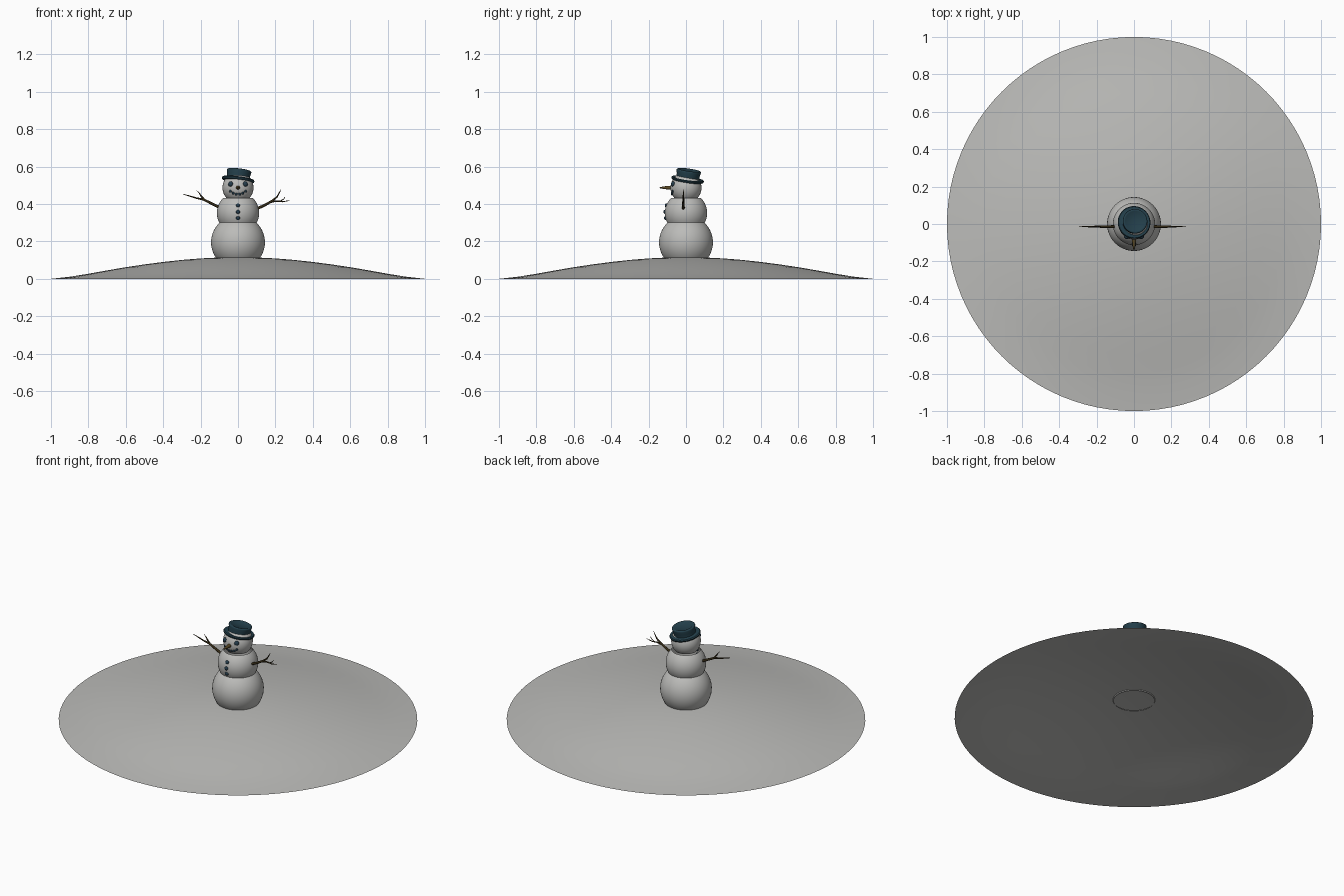
import bpy, math
from mathutils import Vector

if "Cube" in bpy.data.objects:
    bpy.data.objects.remove(bpy.data.objects["Cube"])


def material(name, rgb):
    m = bpy.data.materials.new(name)
    m.diffuse_color = (*rgb, 1)
    m.use_nodes = True
    m.node_tree.nodes["Principled BSDF"].inputs["Base Color"].default_value = m.diffuse_color
    return m


SNOW = material("snow white", (0.50, 0.50, 0.485))
FELT = material("dark teal felt", (0.017, 0.05, 0.07))
COAL = material("coal blue", (0.018, 0.045, 0.07))
BARK = material("dark bark", (0.035, 0.024, 0.008))
CARROT = material("dull carrot", (0.10, 0.065, 0.018))


def smooth(obj, angle=40):
    bpy.ops.object.select_all(action='DESELECT')
    obj.select_set(True)
    bpy.context.view_layer.objects.active = obj
    bpy.ops.object.shade_smooth_by_angle(angle=math.radians(angle))


def lathe(name, profile, mat, n=48, angle=40):
    """Spin (radius, height) points, listed bottom to top, around z."""
    verts, rings, faces = [], [], []
    for r, z in profile:
        if r < 1e-5:
            rings.append([len(verts)] * n)
            verts.append((0, 0, z))
        else:
            rings.append(list(range(len(verts), len(verts) + n)))
            verts += [(r * math.cos(2 * math.pi * j / n), r * math.sin(2 * math.pi * j / n), z)
                      for j in range(n)]
    for a, b in zip(rings, rings[1:]):
        for j in range(n):
            k = (j + 1) % n
            faces.append(list(dict.fromkeys((a[j], a[k], b[k], b[j]))))
    me = bpy.data.meshes.new(name)
    me.from_pydata(verts, [], faces)
    me.materials.append(mat)
    obj = bpy.data.objects.new(name, me)
    bpy.context.collection.objects.link(obj)
    smooth(obj, angle)
    return obj


# Snow mound, open underneath
mound = [(1, 0), (0.9, 0.011), (0.8, 0.027), (0.7, 0.045), (0.6, 0.062), (0.5, 0.077),
         (0.4, 0.09), (0.3, 0.101), (0.2, 0.109), (0.1, 0.114), (0, 0.115)]
lathe("snow_mound", mound, SNOW, 96)

# Three stacked snowballs: radius, centre height, bottom cut, top cut
BALLS = [(0.144, 0.195, 0.108, 0.302), (0.113, 0.352, 0.302, 0.432), (0.083, 0.487, 0.432, 0.57)]
for name, (r, c, lo, hi) in zip(("lower_ball", "middle_ball", "head"), BALLS):
    a0 = math.asin((lo - c) / r)
    a1 = math.asin(min(1, (hi - c) / r))
    arc = [a0 + (a1 - a0) * i / 16 for i in range(17)]
    lathe(name, [(r * math.cos(a), c + r * math.sin(a)) for a in arc], SNOW)

# Tilted hat with a dished crown
hat = lathe("hat", [(0, -0.004), (0.078, -0.006), (0.086, -0.002), (0.088, 0.005), (0.084, 0.010),
                    (0.070, 0.008), (0.062, 0.012), (0.062, 0.030), (0.066, 0.048), (0.065, 0.053),
                    (0.060, 0.056), (0.054, 0.055), (0.046, 0.050), (0, 0.049)], FELT, 48, 50)
hat.location = (0, 0.008, 0.527)
hat.rotation_euler = (math.radians(-8), math.radians(7), 0)


# Coal lumps pressed into a ball's front at (x, z)
def coal(name, ball, x, z, size):
    r, c = BALLS[ball][:2]
    y = -math.sqrt(r * r - x * x - (z - c) ** 2)
    bpy.ops.mesh.primitive_uv_sphere_add(segments=16, ring_count=10, radius=size, location=(x, y, z))
    obj = bpy.context.object
    obj.name = name
    direction = Vector((x, y, z - c))
    obj.rotation_euler = direction.to_track_quat('Z', 'Y').to_euler()
    obj.scale.z = 0.7
    obj.data.materials.append(COAL)
    smooth(obj, 60)


for s in (-1, 1):
    coal("eye", 2, s * 0.040, 0.507, 0.014)
for z in (0.393, 0.358, 0.324):
    coal("button", 1, 0, z, 0.011)
for x in (-0.040, -0.025, -0.009, 0.009, 0.025, 0.040):
    coal("mouth_lump", 2, x, 0.452 + 10 * x * x, 0.0075)

# Carrot nose
nose = lathe("nose", [(0.011, 0), (0.010, 0.02), (0.007, 0.045), (0.003, 0.065), (0, 0.069)], CARROT, 16)
nose.location = (0, -0.073, 0.487)
nose.rotation_euler = (math.radians(90), 0, 0)


# Twig arms: each path lists (x, z, radius)
def twigs(name, paths):
    cu = bpy.data.curves.new(name, 'CURVE')
    cu.dimensions = '3D'
    cu.bevel_depth = 1
    cu.bevel_resolution = 2
    cu.use_fill_caps = True
    for path in paths:
        sp = cu.splines.new('POLY')
        sp.points.add(len(path) - 1)
        for p, (x, z, r) in zip(sp.points, path):
            p.co = (x, -0.014, z, 1)
            p.radius = r
    cu.materials.append(BARK)
    obj = bpy.data.objects.new(name, cu)
    bpy.context.collection.objects.link(obj)
    bpy.ops.object.select_all(action='DESELECT')
    obj.select_set(True)
    bpy.context.view_layer.objects.active = obj
    bpy.ops.object.convert(target='MESH')
    smooth(bpy.context.object, 50)


twigs("left_arm", [
    [(-0.09, 0.377, 0.008), (-0.14, 0.402, 0.007), (-0.185, 0.424, 0.006), (-0.225, 0.432, 0.004),
     (-0.26, 0.443, 0.003), (-0.295, 0.453, 0.001)],
    [(-0.178, 0.421, 0.005), (-0.197, 0.442, 0.004), (-0.207, 0.458, 0.0025), (-0.222, 0.472, 0.001)],
])
twigs("right_arm", [
    [(0.09, 0.370, 0.008), (0.14, 0.392, 0.007), (0.18, 0.415, 0.006), (0.207, 0.436, 0.004),
     (0.218, 0.455, 0.003), (0.230, 0.477, 0.001)],
    [(0.170, 0.409, 0.005), (0.205, 0.416, 0.004), (0.24, 0.412, 0.003), (0.278, 0.419, 0.001)],
    [(0.225, 0.414, 0.003), (0.245, 0.427, 0.002), (0.252, 0.440, 0.001)],
])
